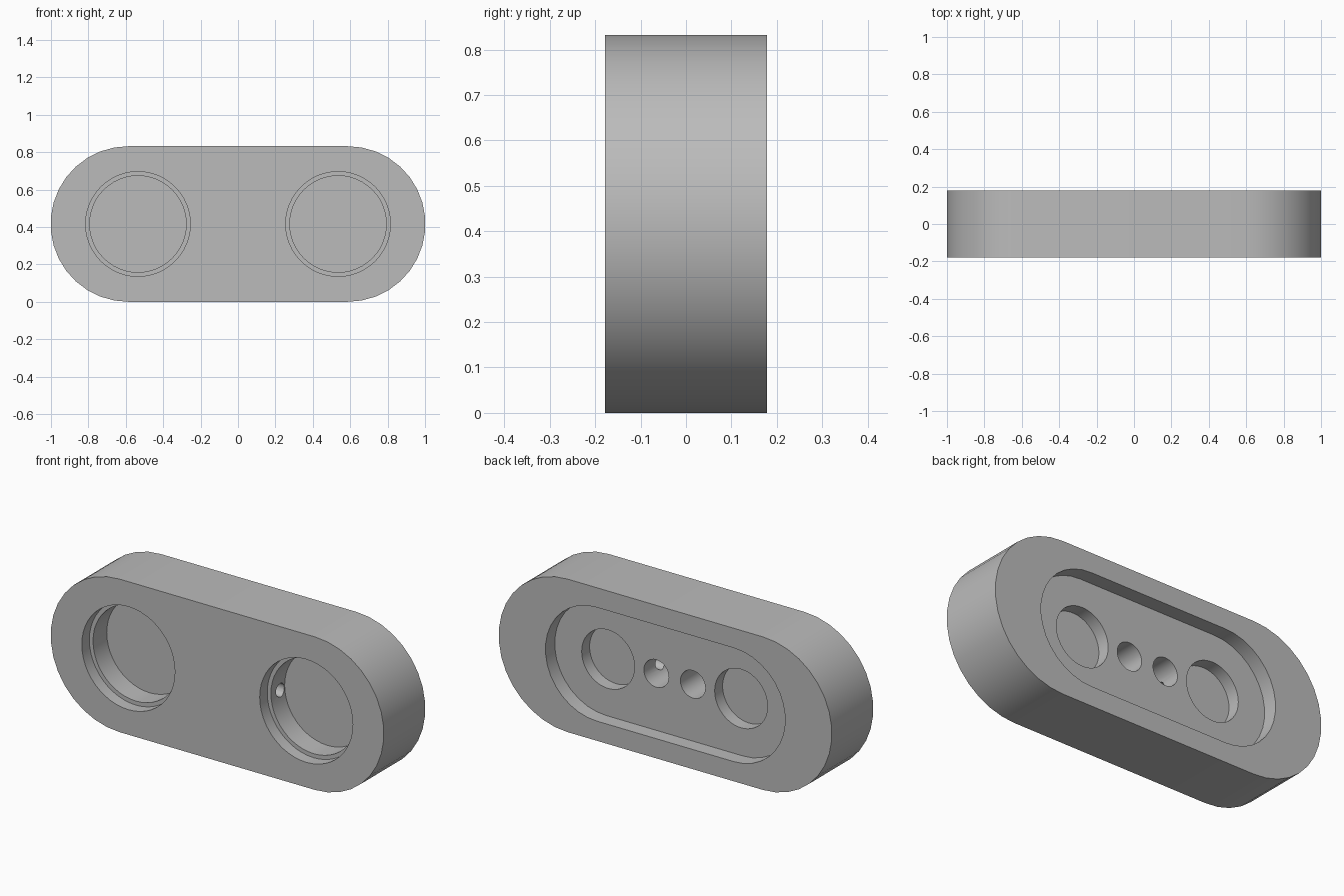
import bpy, bmesh
from math import pi, cos, sin, radians

if "Cube" in bpy.data.objects:
    bpy.data.objects.remove(bpy.data.objects["Cube"])

HALF = 0.178          # half of the body thickness
MID = 0.416           # height of the centre line

grey = bpy.data.materials.new("plain grey")
grey.use_nodes = True
colour = (0.5, 0.5, 0.5, 1)
grey.diffuse_color = colour
grey.node_tree.nodes["Principled BSDF"].inputs["Base Color"].default_value = colour


def prism(name, offset, radius, y0, y1, steps, x=0):
    """Rounded slot (or a cylinder when offset is 0) running along y."""
    outline = []
    for side, start in ((1, -pi / 2), (-1, pi / 2)):
        count = steps + 1 if offset else steps
        for i in range(count):
            a = start + pi * i / steps
            outline.append((x + side * offset + radius * cos(a), MID + radius * sin(a)))
    bm = bmesh.new()
    face = bm.faces.new([bm.verts.new((px, y0, pz)) for px, pz in outline])
    top = bmesh.ops.extrude_face_region(bm, geom=[face])["geom"]
    moved = [v for v in top if isinstance(v, bmesh.types.BMVert)]
    bmesh.ops.translate(bm, verts=moved, vec=(0, y1 - y0, 0))
    bmesh.ops.recalc_face_normals(bm, faces=bm.faces)
    mesh = bpy.data.meshes.new(name)
    bm.to_mesh(mesh)
    bm.free()
    mesh.materials.append(grey)
    obj = bpy.data.objects.new(name, mesh)
    bpy.context.collection.objects.link(obj)
    return obj


def cut(body, tool):
    """Subtract the tool from the body and throw the tool away."""
    tool.hide_render = True
    mod = body.modifiers.new("cut", "BOOLEAN")
    mod.operation, mod.solver, mod.object = "DIFFERENCE", "EXACT", tool
    bpy.context.view_layer.objects.active = body
    bpy.ops.object.modifier_apply(modifier=mod.name)
    bpy.data.objects.remove(tool)


# Main slab with rounded ends
body = prism("rounded_housing", 0.586, MID, -HALF, HALF, 17)

# Shallow slot in the back
cut(body, prism("back_slot", 0.412, 0.309, HALF - 0.08, HALF + 0.1, 17))

for side in (-1, 1):
    # Stepped round pocket in the front
    cut(body, prism("front_rim", 0, 0.28, -HALF - 0.1, -HALF + 0.065, 24, side * 0.535))
    cut(body, prism("front_pocket", 0, 0.258, -HALF - 0.1, 0.005, 24, side * 0.535))
    # Wide shallow hole and narrow deep hole in the slot floor
    cut(body, prism("magnet_hole", 0, 0.159, 0.03, HALF, 24, side * 0.4))
    cut(body, prism("wire_hole", 0, 0.075, -0.08, HALF, 16, side * 0.11))
    # Cross passage from the narrow hole to the front pocket
    bpy.ops.mesh.primitive_cylinder_add(vertices=16, radius=0.036, depth=0.22,
                                        location=(side * 0.22, -0.035, MID - 0.01),
                                        rotation=(0, radians(90), 0))
    cut(body, bpy.context.object)

# Smooth curved walls, crisp rims
bpy.ops.object.select_all(action="DESELECT")
body.select_set(True)
bpy.context.view_layer.objects.active = body
bpy.ops.object.shade_smooth_by_angle(angle=radians(30))
